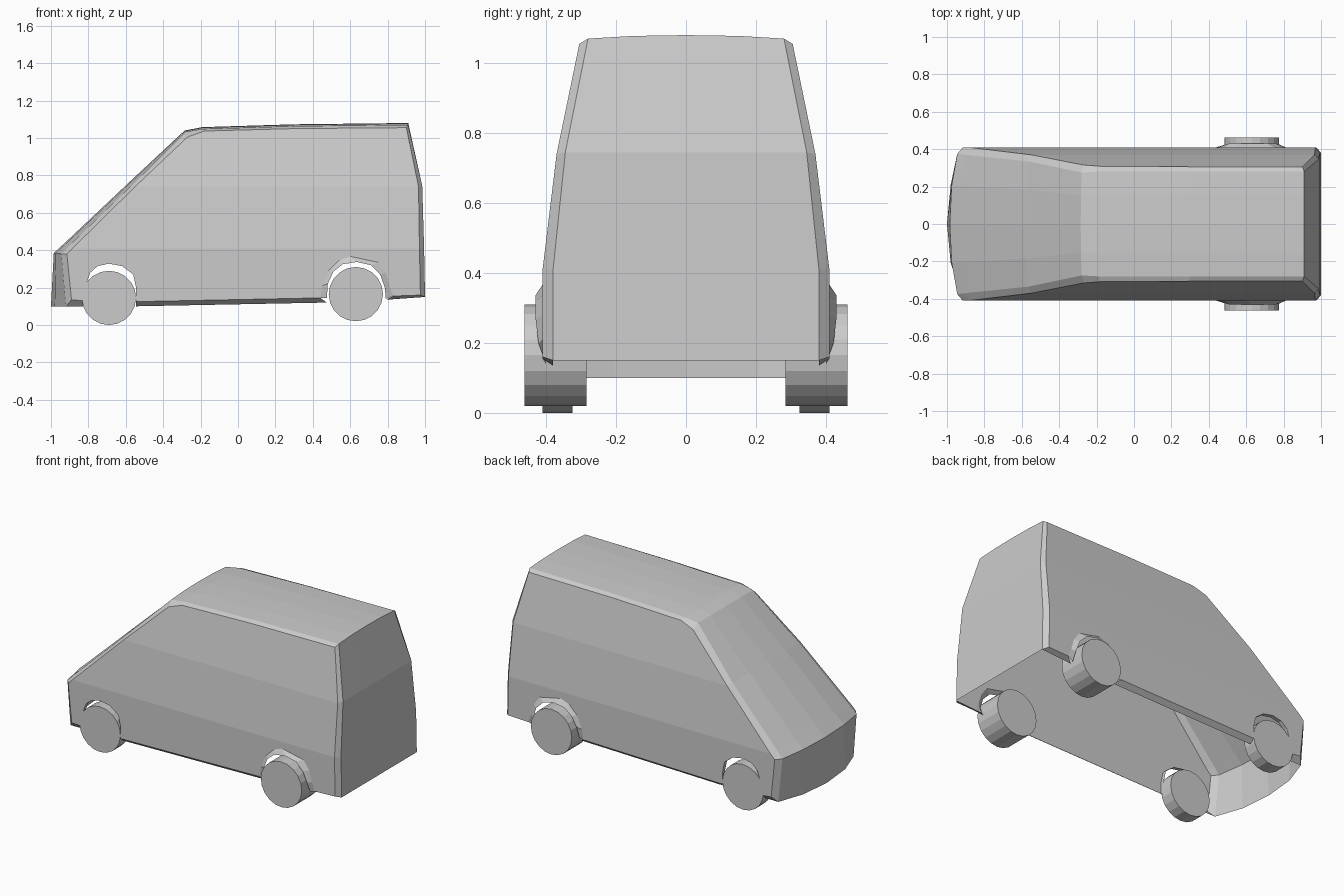
import bpy, bmesh, math

if "Cube" in bpy.data.objects:
    bpy.data.objects.remove(bpy.data.objects["Cube"])

# Side panel edge: x, z from rear bottom over the roof to nose bottom
OUTER = [(.975, .16), (.97, .41), (.965, .74), (.9, 1.055), (.3, 1.05), (-.18, 1.037),
         (-.27, 1.005), (-.55, .74), (-.885, .41), (-.915, .38), (-.89, .135)]
# Matching edge of the wraparound skin: x, z, half width
INNER = [(1, .15, .38), (.995, .41, .38), (.985, .745, .345), (.91, 1.07, .28),
         (.3, 1.063, .28), (-.19, 1.048, .28), (-.28, 1.033, .275), (-.565, .75, .335),
         (-.905, .42, .37), (-.945, .38, .375), (-.92, .1, .38)]
# Matching centre line of the skin: x, z
CENTRE = [(1, .15), (.995, .41), (.985, .745), (.91, 1.08), (.3, 1.073), (-.19, 1.058),
          (-.285, 1.04), (-.58, .765), (-.93, .435), (-.985, .385), (-1, .1)]
FRONT_ARCH = [(-.83, .13), (-.815, .21), (-.79, .28), (-.75, .315), (-.69, .328),
              (-.62, .315), (-.56, .27), (-.545, .2), (-.545, .125)]
REAR_LIP = [(.475, .145), (.48, .22), (.51, .285), (.56, .325), (.635, .337),
            (.71, .32), (.76, .27), (.785, .2), (.79, .14)]
REAR_RING = [(.44, .145), (.45, .21), (.485, .29), (.54, .345), (.6, .367),
             (.75, .335), (.79, .28), (.81, .21), (.83, .155)]


def side_y(z):
    """Half width of the body side at a height."""
    if z <= .41:
        return .41
    if z <= .74:
        return .41 - .04 * (z - .41) / .33
    return .37 - .065 * (z - .74) / .315


def finish(name, bm):
    bmesh.ops.recalc_face_normals(bm, faces=bm.faces)
    me = bpy.data.meshes.new(name)
    bm.to_mesh(me)
    bm.free()
    ob = bpy.data.objects.new(name, me)
    bpy.context.collection.objects.link(ob)
    return ob


def loft(name, rows):
    """Skin a list of equally long point rows."""
    bm = bmesh.new()
    grid = [[bm.verts.new(p) for p in r] for r in rows]
    for a, b in zip(grid, grid[1:]):
        for i in range(len(a) - 1):
            bm.faces.new((a[i], a[i + 1], b[i + 1], b[i]))
    return finish(name, bm)


# Roof, windscreen, nose and rear door as one wraparound skin
rows = []
for s, w in ((1, 0), (.55, .75), (0, 1), (-.55, .75), (-1, 0)):
    rows.append([(x + (cx - x) * w, y * s, z + (cz - z) * w)
                 for (x, z, y), (cx, cz) in zip(INNER, CENTRE)])
loft("wraparound_skin", rows)

for side, tag in ((-1, "near"), (1, "far")):
    # Side panel with wheel cutouts, creased at two heights
    bm = bmesh.new()
    outline = OUTER + FRONT_ARCH + REAR_RING
    bm.faces.new([bm.verts.new((x, 0, z)) for x, z in outline])
    for h in (.41, .74):
        bmesh.ops.bisect_plane(bm, geom=bm.verts[:] + bm.edges[:] + bm.faces[:],
                               dist=1e-4, plane_co=(0, 0, h), plane_no=(0, 0, 1))
    for v in bm.verts:
        v.co.y = side * side_y(v.co.z)
    finish("side_panel_" + tag, bm)

    # Chamfer between the side and the skin
    loft("corner_chamfer_" + tag,
         [[(x, side * side_y(z), z) for x, z in OUTER],
          [(x, side * y, z) for x, z, y in INNER]])

    # Flared rear arch
    lip_y = [.4, .422, .43, .43, .43, .43, .43, .422, .4]
    loft("rear_arch_" + tag,
         [[(x, side * .41, z) for x, z in REAR_RING],
          [(x, side * y, z) for (x, z), y in zip(REAR_LIP, lip_y)]])

    # Front arch return lip
    loft("front_arch_lip_" + tag,
         [[(x, side * y, z) for x, z in FRONT_ARCH] for y in (.41, .385)])

    # Sills tucked under the side
    for part, top, low in (
            ("nose_sill_", [(-.89, .135), (-.83, .13)], [(-.92, .1), (-.82, .1)]),
            ("middle_sill_", [(-.545, .125), (.44, .145)], [(-.545, .1), (.475, .12)]),
            ("rear_sill_", [(.83, .155), (.975, .16)], [(.79, .135), (1, .15)])):
        loft(part + tag, [[(x, side * .41, z) for x, z in top],
                          [(x, side * .38, z) for x, z in low]])

    # Wheels
    for part, x, z, y0, y1 in (("front_wheel_", -.69, .145, .325, .41),
                               ("rear_wheel_", .63, .165, .285, .462)):
        bpy.ops.mesh.primitive_cylinder_add(
            vertices=20, radius=.145, depth=y1 - y0,
            location=(x, side * (y0 + y1) / 2, z), rotation=(math.pi / 2, 0, 0))
        bpy.context.object.name = part + tag
